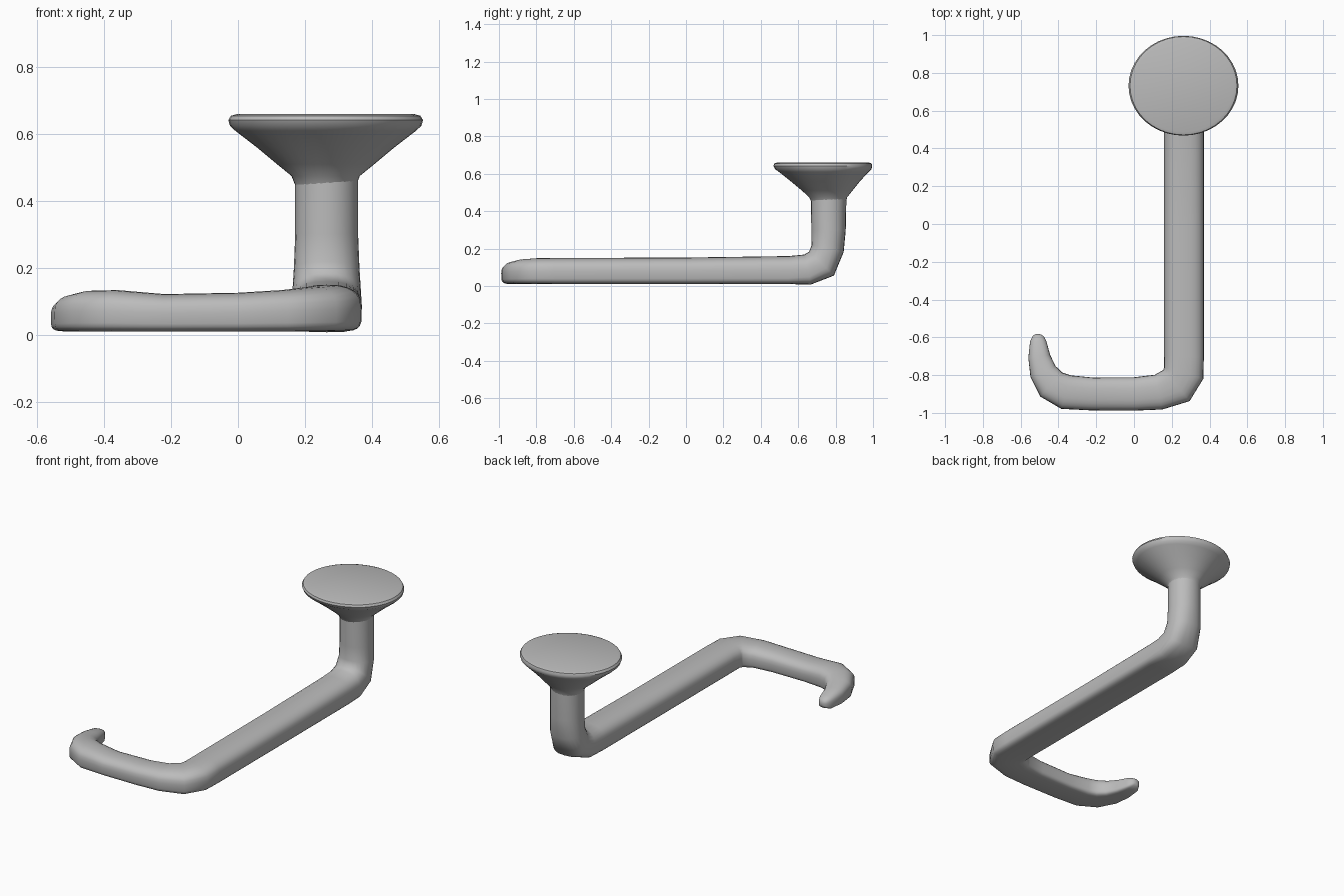
import bpy, bmesh, math
from mathutils import Vector

cube = bpy.data.objects.get("Cube")
if cube:
    bpy.data.objects.remove(cube)

grey = bpy.data.materials.new("plain_grey")
grey.use_nodes = True
colour = (0.5, 0.5, 0.5, 1)
grey.diffuse_color = colour
grey.node_tree.nodes["Principled BSDF"].inputs["Base Color"].default_value = colour


def loft(name, rings, angle):
    """Skin a list of equal-sized point rings and cap both ends."""
    bm = bmesh.new()
    loops = [[bm.verts.new(p) for p in ring] for ring in rings]
    n = len(loops[0])
    for a, b in zip(loops, loops[1:]):
        for i in range(n):
            j = (i + 1) % n
            bm.faces.new((a[i], a[j], b[j], b[i]))
    bm.faces.new(loops[0][::-1])
    bm.faces.new(loops[-1])
    bmesh.ops.recalc_face_normals(bm, faces=bm.faces)
    mesh = bpy.data.meshes.new(name)
    bm.to_mesh(mesh)
    bm.free()
    mesh.materials.append(grey)
    obj = bpy.data.objects.new(name, mesh)
    bpy.context.collection.objects.link(obj)
    bpy.ops.object.select_all(action='DESELECT')
    obj.select_set(True)
    bpy.context.view_layer.objects.active = obj
    bpy.ops.object.shade_smooth_by_angle(angle=math.radians(angle))
    return obj


def section(centre, side, up, w, h, flat, n=24):
    """Oval whose underside squares off as flat goes from 0 to 1."""
    ring = []
    for i in range(n):
        a = 2 * math.pi * i / n
        c, s = math.cos(a), math.sin(a)
        power = 1 - 0.6 * flat if s < -1e-6 else 1 - 0.2 * flat
        u = math.copysign(abs(c) ** power, c)
        v = math.copysign(abs(s) ** power, s)
        ring.append(centre + side * (w * u) + up * (h * v))
    return ring


# Bent rod: x, y, z, half width, half height, underside flatness
stations = [
    (-0.505, -0.583, 0.05, 0.012, 0.012, 0.5),
    (-0.506, -0.592, 0.05, 0.028, 0.025, 0.8),
    (-0.507, -0.62, 0.052, 0.043, 0.037, 1),
    (-0.502, -0.70, 0.058, 0.058, 0.047, 1),
    (-0.482, -0.78, 0.065, 0.072, 0.055, 1),
    (-0.438, -0.85, 0.071, 0.086, 0.061, 1),
    (-0.36, -0.89, 0.072, 0.092, 0.062, 1),
    (-0.22, -0.90, 0.066, 0.087, 0.056, 1),
    (0.0, -0.90, 0.068, 0.088, 0.058, 1),
    (0.13, -0.89, 0.072, 0.094, 0.062, 1),
    (0.225, -0.855, 0.077, 0.108, 0.067, 1),
    (0.263, -0.79, 0.08, 0.108, 0.069, 1),
    (0.265, -0.70, 0.08, 0.105, 0.07, 1),
    (0.265, 0.0, 0.081, 0.105, 0.071, 1),
    (0.265, 0.55, 0.085, 0.105, 0.075, 1),
    (0.265, 0.65, 0.088, 0.105, 0.082, 0.8),
    (0.265, 0.725, 0.12, 0.103, 0.092, 0.5),
    (0.265, 0.757, 0.20, 0.098, 0.088, 0.2),
    (0.265, 0.762, 0.30, 0.094, 0.092, 0.1),
    (0.265, 0.763, 0.49, 0.094, 0.095, 0),
]
points = [Vector(s[:3]) for s in stations]
up = Vector((0, 0, 1))
rod = []
for i, s in enumerate(stations):
    ahead = points[min(i + 1, len(points) - 1)] - points[i]
    behind = points[i] - points[max(i - 1, 0)]
    t = (ahead.normalized() + behind.normalized()).normalized()
    if s[1] < 0.6:
        t = Vector((t.x, t.y, 0)).normalized()
    up = (up - t * up.dot(t)).normalized()
    rod.append(section(points[i], t.cross(up), up, *s[3:]))
loft("bent_rod", rod, 60)

# Flared round plate on the post: z, half width in x, half depth in y, centre y
plate = [
    (0.45, 0.092, 0.092, 0.763),
    (0.475, 0.102, 0.102, 0.76),
    (0.51, 0.145, 0.135, 0.755),
    (0.56, 0.205, 0.185, 0.745),
    (0.61, 0.27, 0.24, 0.737),
    (0.625, 0.286, 0.258, 0.734),
    (0.642, 0.291, 0.264, 0.732),
    (0.655, 0.283, 0.26, 0.732),
    (0.66, 0.265, 0.245, 0.732),
]
X, Y = Vector((1, 0, 0)), Vector((0, 1, 0))
loft("flared_plate",
     [section(Vector((0.262, y, z)), X, Y, rx, ry, 0, 40) for z, rx, ry, y in plate], 40)
